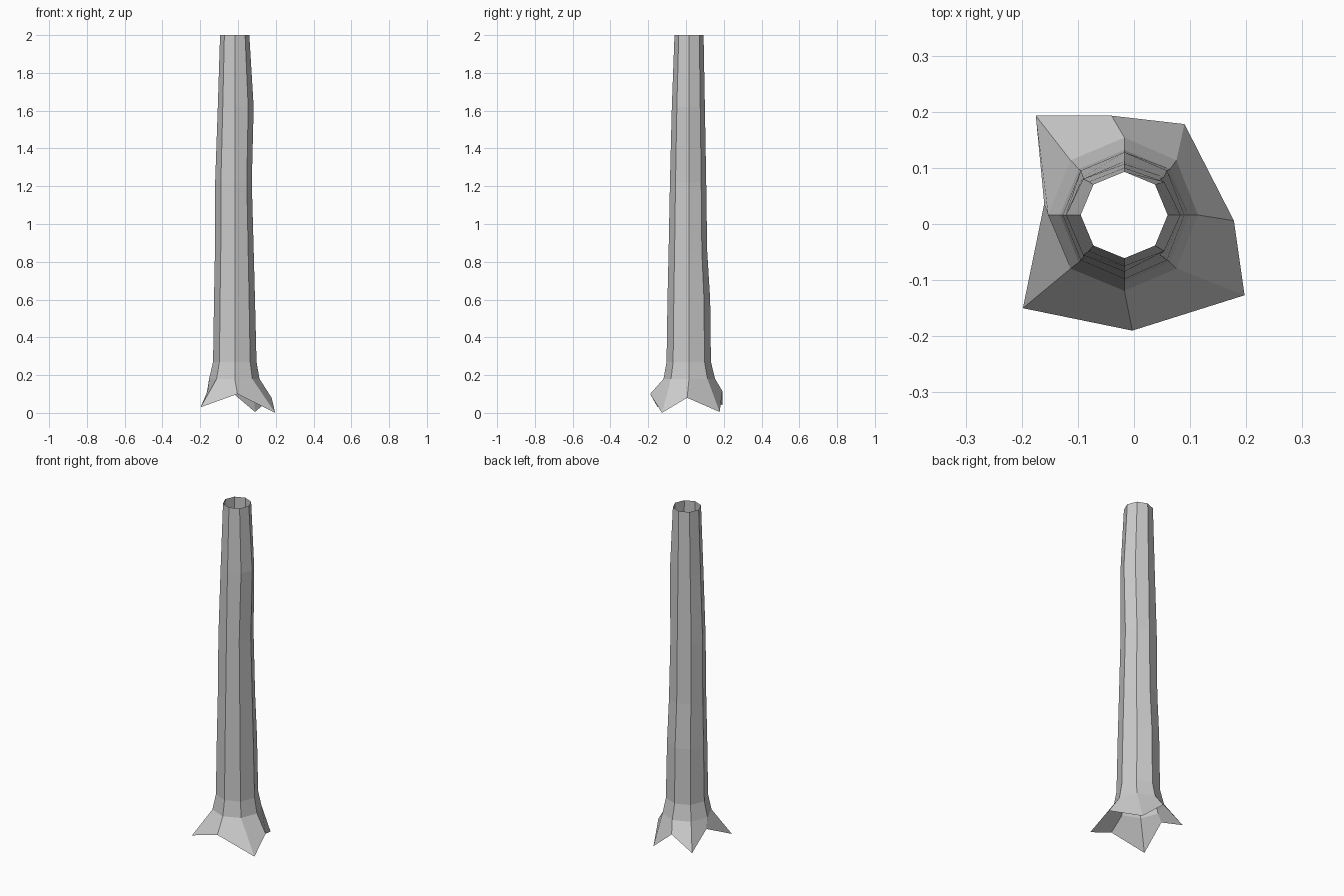
import bpy, bmesh, math

if "Cube" in bpy.data.objects:
    bpy.data.objects.remove(bpy.data.objects["Cube"])

CX, CY, SIDES = -0.017, 0.016, 8

# Root tips and valleys, counter-clockwise from +x
roots = [(0.178, 0.006, 0.08), (0.09, 0.178, 0.005), (-0.04, 0.193, 0.115),
         (-0.175, 0.193, 0.04), (-0.16, 0.036, 0.12), (-0.198, -0.15, 0.03),
         (-0.003, -0.19, 0.10), (0.197, -0.127, 0.0)]

# Trunk rings: height, left, right, front, back extents
rings = [(0.18, -0.153, 0.114, -0.119, 0.154),
         (0.27, -0.132, 0.098, -0.103, 0.132),
         (0.60, -0.127, 0.090, -0.098, 0.128),
         (0.86, -0.122, 0.083, -0.092, 0.112),
         (1.22, -0.121, 0.073, -0.085, 0.107),
         (1.62, -0.107, 0.083, -0.075, 0.100),
         (2.00, -0.095, 0.060, -0.061, 0.093)]


def ring_points(z, left, right, front, back):
    pts = []
    for i in range(SIDES):
        c = math.cos(i * math.tau / SIDES)
        s = math.sin(i * math.tau / SIDES)
        x = CX + c * (right - CX if c > 0 else CX - left)
        y = CY + s * (back - CY if s > 0 else CY - front)
        pts.append((x, y, z))
    return pts


# Open faceted trunk with flared roots
bm = bmesh.new()
loops = [[bm.verts.new(p) for p in pts]
         for pts in [roots] + [ring_points(*r) for r in rings]]
for low, high in zip(loops, loops[1:]):
    for i in range(SIDES):
        j = (i + 1) % SIDES
        bm.faces.new((low[i], low[j], high[j], high[i]))
mesh = bpy.data.meshes.new("tree_trunk")
bm.to_mesh(mesh)
bm.free()
bpy.context.collection.objects.link(bpy.data.objects.new("tree_trunk", mesh))
